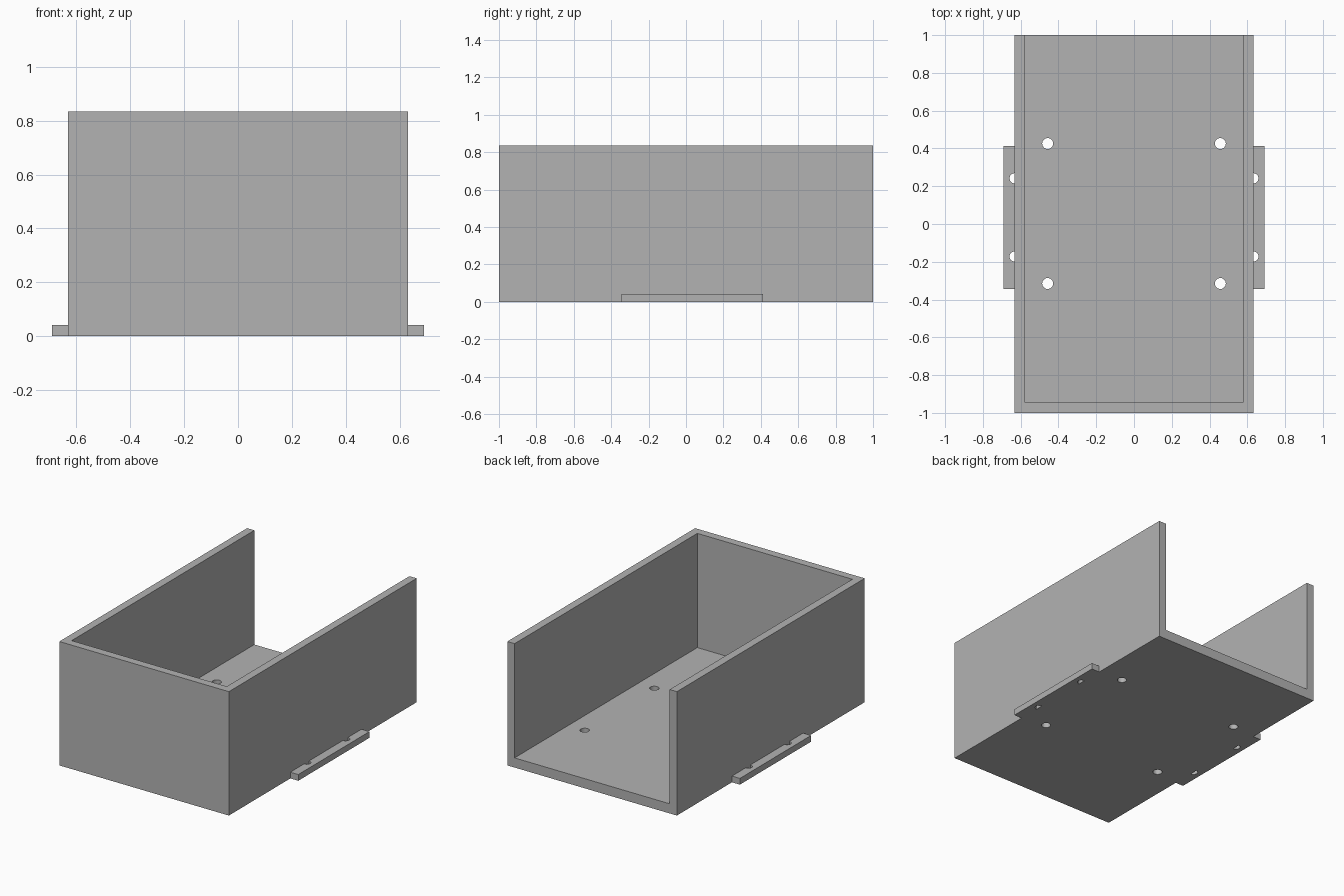
import bpy
from mathutils import Matrix

default = bpy.data.objects.get("Cube")
if default:
    bpy.data.objects.remove(default, do_unlink=True)

# Single grey material
grey = bpy.data.materials.new("plain grey")
grey.use_nodes = True
colour = (0.45, 0.45, 0.45, 1)
grey.diffuse_color = colour
for node in grey.node_tree.nodes:
    if node.type == 'BSDF_PRINCIPLED':
        node.inputs["Base Color"].default_value = colour

HALF_W, HEIGHT, WALL, FLOOR = 0.632, 0.835, 0.054, 0.065


def box(name, low, high):
    size = [b - a for a, b in zip(low, high)]
    centre = [(a + b) / 2 for a, b in zip(low, high)]
    bpy.ops.mesh.primitive_cube_add(size=1)
    obj = bpy.context.object
    obj.name = name
    obj.data.transform(Matrix.Translation(centre) @ Matrix.Diagonal((*size, 1)))
    obj.data.materials.append(grey)
    return obj


def drill(x, y, radius):
    bpy.ops.mesh.primitive_cylinder_add(vertices=32, radius=radius, depth=0.4, location=(x, y, 0))
    cutter = bpy.context.object
    cutter.data.materials.append(grey)
    return cutter


def cut(obj, cutter):
    cutter.hide_render = True
    mod = obj.modifiers.new("cut", 'BOOLEAN')
    mod.operation = 'DIFFERENCE'
    mod.solver = 'EXACT'
    mod.object = cutter
    bpy.context.view_layer.objects.active = obj
    bpy.ops.object.modifier_apply(modifier=mod.name)
    bpy.data.objects.remove(cutter, do_unlink=True)


# Tray, open at the top and the back
tray = box("tray", (-HALF_W, -1, 0), (HALF_W, 1, HEIGHT))
inner = HALF_W - WALL
cut(tray, box("cavity", (-inner, -1 + WALL, FLOOR), (inner, 1.2, HEIGHT + 0.2)))

# Floor screw holes
for x in (-0.457, 0.457):
    for y in (-0.315, 0.426):
        cut(tray, drill(x, y, 0.029))

# Side flanges with half-round notches against the walls
for side, name in ((1, "left_flange"), (-1, "right_flange")):
    xs = sorted((side * HALF_W, side * 0.691))
    flange = box(name, (xs[0], -0.345, 0), (xs[1], 0.413, 0.042))
    for y in (-0.172, 0.242):
        cut(flange, drill(side * HALF_W, y, 0.027))
